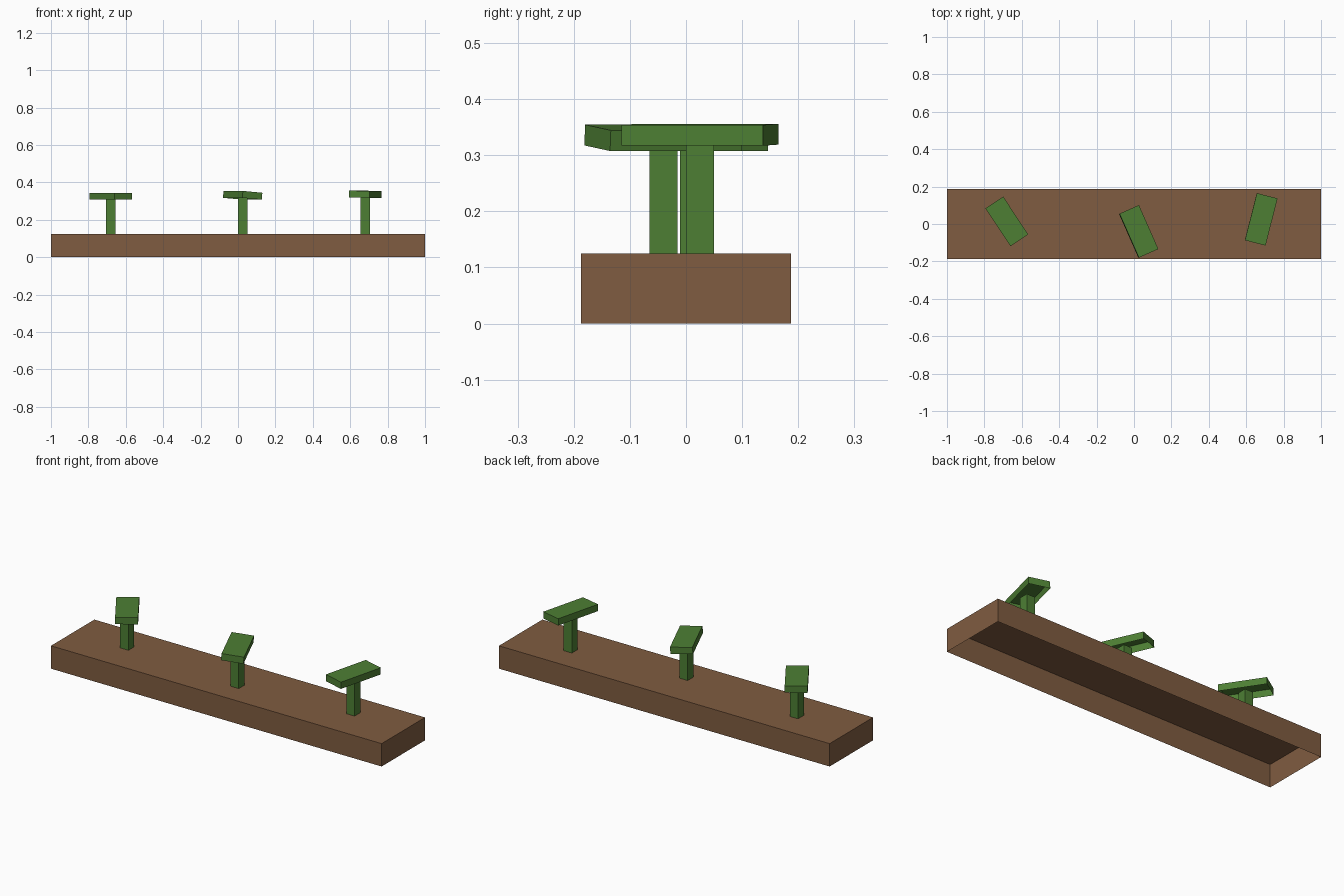
import bpy
import bmesh
from math import radians
from mathutils import Matrix, Vector

cube = bpy.data.objects.get("Cube")
if cube:
    bpy.data.objects.remove(cube, do_unlink=True)


def make_material(name, rgb):
    mat = bpy.data.materials.new(name)
    mat.use_nodes = True
    mat.diffuse_color = (*rgb, 1)
    mat.node_tree.nodes["Principled BSDF"].inputs["Base Color"].default_value = (*rgb, 1)
    return mat


def open_box(name, size, center, mat, yaw=0, roll=0):
    """Box without its underside, rolled about its length and then turned."""
    bm = bmesh.new()
    bmesh.ops.create_cube(bm, size=1)
    bm.normal_update()
    underside = [f for f in bm.faces if f.normal.z < -0.5]
    bmesh.ops.delete(bm, geom=underside, context='FACES')
    bm.transform(Matrix.Diagonal((*size, 1)))
    mesh = bpy.data.meshes.new(name)
    bm.to_mesh(mesh)
    bm.free()
    mesh.materials.append(mat)
    obj = bpy.data.objects.new(name, mesh)
    obj.matrix_world = (Matrix.Translation(Vector(center))
                        @ Matrix.Rotation(radians(yaw), 4, 'Z')
                        @ Matrix.Rotation(radians(roll), 4, 'Y'))
    bpy.context.collection.objects.link(obj)
    return obj


brown = make_material("soil_brown", (0.214, 0.107, 0.052))
green = make_material("leaf_green", (0.075, 0.212, 0.034))

# Long base block
BASE_TOP = 0.125
open_box("base", (2, 0.375, BASE_TOP), (0, 0, BASE_TOP / 2), brown)

# Three posts, each carrying a turned plank
# name: x, y, plank height, plank length, yaw, roll
plants = {
    "right": (-0.68, 0.014, 0.326, 0.242, 33.5, 0),
    "middle": (0.025, -0.04, 0.331, 0.257, 23.8, 5),
    "left": (0.68, 0.025, 0.3365, 0.26, -14.3, 1),
}
for side, (x, y, z, length, yaw, roll) in plants.items():
    post_top = z - 0.015
    open_box(f"{side}_post", (0.05, 0.05, post_top - BASE_TOP),
             (x, y, (post_top + BASE_TOP) / 2), green)
    open_box(f"{side}_plank", (0.114, length, 0.037), (x, y, z), green, yaw, roll)
